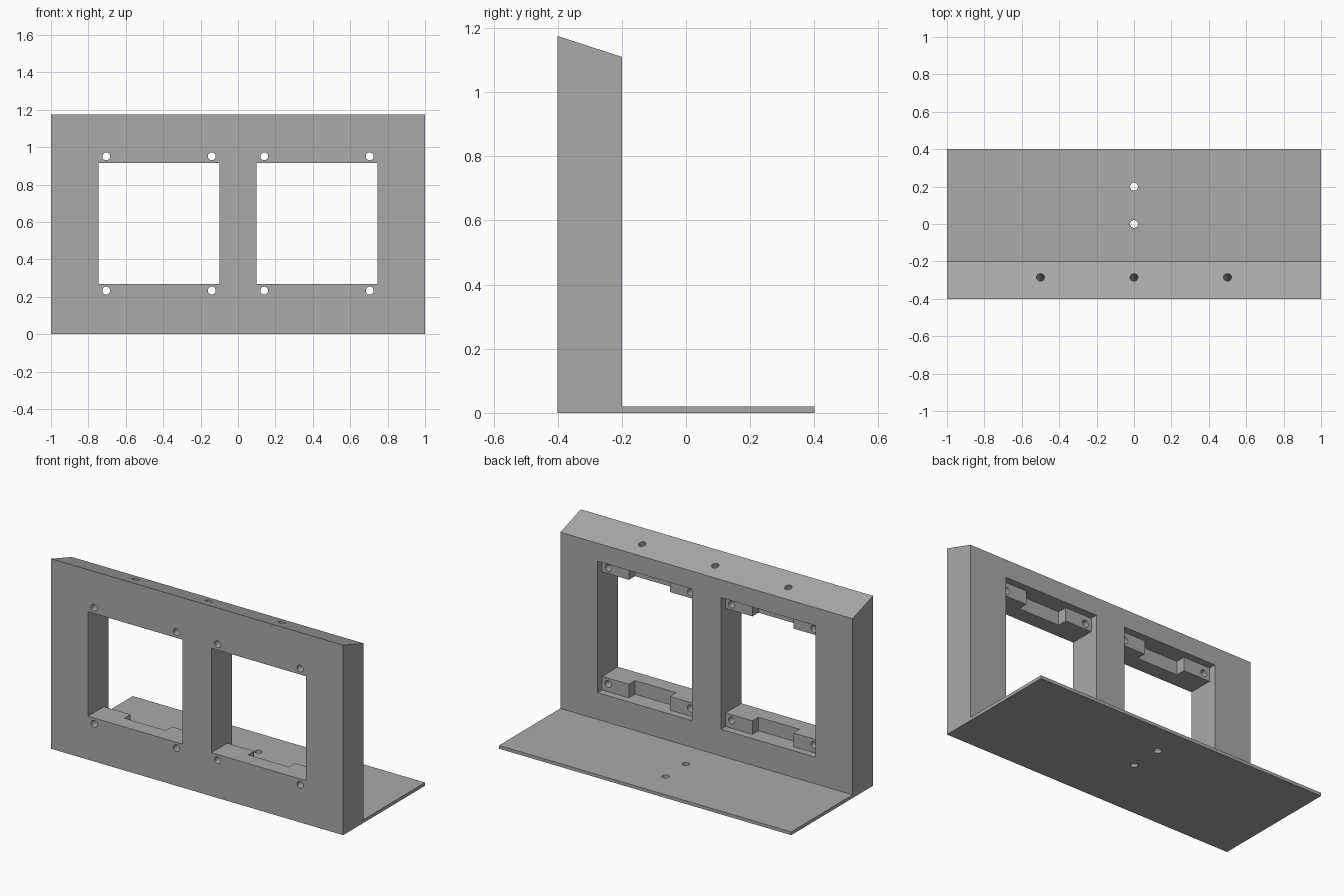
import bpy
import bmesh
from math import atan2
from mathutils import Matrix, Vector

cube = bpy.data.objects.get("Cube")
if cube:
    bpy.data.objects.remove(cube, do_unlink=True)

grey = bpy.data.materials.new("plain_grey")
grey.use_nodes = True
colour = (0.4, 0.4, 0.4, 1)
grey.diffuse_color = colour
grey.node_tree.nodes["Principled BSDF"].inputs["Base Color"].default_value = colour


def add_object(name, bm):
    bmesh.ops.recalc_face_normals(bm, faces=bm.faces)
    mesh = bpy.data.meshes.new(name)
    bm.to_mesh(mesh)
    bm.free()
    mesh.materials.append(grey)
    ob = bpy.data.objects.new(name, mesh)
    bpy.context.collection.objects.link(ob)
    return ob


def cut(target, bm):
    """Subtract a shape from the target and discard the cutter."""
    cutter = add_object("cutter", bm)
    cutter.hide_render = True
    mod = target.modifiers.new("cut", "BOOLEAN")
    mod.operation = "DIFFERENCE"
    mod.solver = "EXACT"
    mod.object = cutter
    bpy.context.view_layer.objects.active = target
    bpy.ops.object.modifier_apply(modifier=mod.name)
    bpy.data.objects.remove(cutter, do_unlink=True)


def cut_box(target, xs, ys, zs):
    bm = bmesh.new()
    lo, hi = (Vector(c) for c in zip(xs, ys, zs))
    size = Matrix.Diagonal((*(hi - lo), 1))
    bmesh.ops.create_cube(bm, size=1, matrix=Matrix.Translation((lo + hi) / 2) @ size)
    cut(target, bm)


def cut_hole(target, centre, axis, length):
    bm = bmesh.new()
    turn = Vector(axis).to_track_quat("Z", "Y").to_matrix().to_4x4()
    bmesh.ops.create_cone(bm, cap_ends=True, segments=32, radius1=HOLE, radius2=HOLE,
                          depth=length, matrix=Matrix.Translation(centre) @ turn)
    cut(target, bm)


HOLE = 0.021
FRONT, BACK, END = -0.4, -0.2, 0.4
TOP_FRONT, TOP_BACK, PLATE = 1.175, 1.11, 0.02

# Upright wall with sloped top and thin foot plate, extruded as one profile
profile = [(FRONT, 0), (END, 0), (END, PLATE), (BACK, PLATE),
           (BACK, TOP_BACK), (FRONT, TOP_FRONT)]
bm = bmesh.new()
face = bm.faces.new([bm.verts.new((-1, y, z)) for y, z in profile])
ext = bmesh.ops.extrude_face_region(bm, geom=[face])
verts = [v for v in ext["geom"] if isinstance(v, bmesh.types.BMVert)]
bmesh.ops.translate(bm, verts=verts, vec=(2, 0, 0))
frame = add_object("window_frame_stand", bm)

# Two window bays with stepped mounting pockets behind and screw holes
mid_z = 0.592
for side in (-1, 1):
    mid_x = side * 0.4225

    def span(mid, half):
        return (mid - half, mid + half)

    width = span(mid_x, 0.323)
    cut_box(frame, width, (FRONT - 0.1, BACK + 0.1), span(mid_z, 0.323))
    cut_box(frame, width, (BACK - 0.045, BACK + 0.1), span(mid_z, 0.407))
    cut_box(frame, span(mid_x, 0.14), (BACK - 0.105, BACK + 0.1), span(mid_z, 0.407))
    for x in span(mid_x, 0.282):
        for z in span(mid_z, 0.359):
            cut_hole(frame, (x, -0.3, z), (0, 1, 0), 0.4)

# Blind holes square to the sloped top
slope = (TOP_FRONT - TOP_BACK) / (BACK - FRONT)
hole_y = -0.285
for x in (-0.5, 0, 0.5):
    cut_hole(frame, (x, hole_y, TOP_FRONT - slope * (hole_y - FRONT)),
             (0, slope, 1), 0.26)

# Through holes in the foot plate
for y in (0, 0.2):
    cut_hole(frame, (0, y, 0), (0, 0, 1), 0.2)

# Smooth hole walls, crisp edges elsewhere
bpy.ops.object.select_all(action="DESELECT")
frame.select_set(True)
bpy.context.view_layer.objects.active = frame
bpy.ops.object.shade_smooth_by_angle(angle=0.5)
